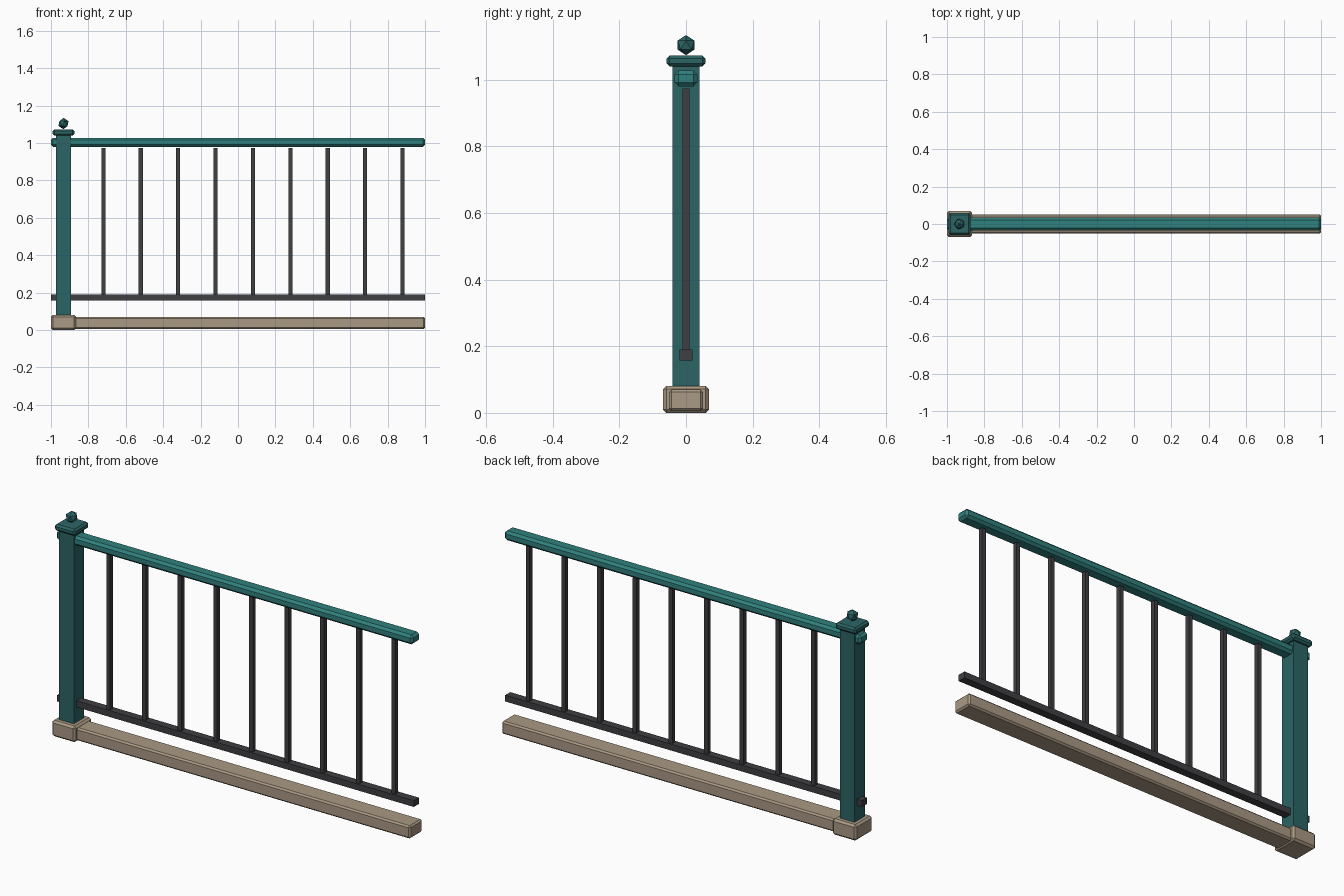
import bpy

if "Cube" in bpy.data.objects:
    bpy.data.objects.remove(bpy.data.objects["Cube"])


def material(name, rgb):
    m = bpy.data.materials.new(name)
    m.diffuse_color = (*rgb, 1)
    m.use_nodes = True
    m.node_tree.nodes["Principled BSDF"].inputs["Base Color"].default_value = m.diffuse_color
    return m


POST = material("dark_teal", (0.025, 0.13, 0.13))
RAIL = material("teal", (0.03, 0.22, 0.21))
STONE = material("stone", (0.40, 0.32, 0.23))
IRON = material("iron", (0.05, 0.05, 0.055))


def box(name, x, y, z, mat, bevel=0):
    """Box from (min, max) ranges, with an optional chamfer."""
    bpy.ops.mesh.primitive_cube_add(
        size=1, location=[(a + b) / 2 for a, b in (x, y, z)])
    ob = bpy.context.object
    ob.name = name
    ob.scale = [b - a for a, b in (x, y, z)]
    bpy.ops.object.transform_apply(location=False, rotation=False, scale=True)
    ob.data.materials.append(mat)
    if bevel:
        mod = ob.modifiers.new("chamfer", 'BEVEL')
        mod.width = bevel
        mod.segments = 1
    return ob


def around(c, half):
    return (c - half, c + half)


PX = -0.933  # post centre

# Stone footing
box("base_curb", (-1, 1), around(0, 0.051), (0.005, 0.07), STONE, 0.008)
box("post_base", around(PX, 0.067), around(0, 0.069), (0, 0.081), STONE, 0.01)

# Post with cap and faceted finial
box("post", around(PX, 0.041), around(0, 0.041), (0.04, 1.045), POST)
box("post_cap", around(PX, 0.058), around(0, 0.058), (1.04, 1.073), POST, 0.009)
bpy.ops.mesh.primitive_ico_sphere_add(subdivisions=1, radius=0.03,
                                      location=(PX, 0, 1.104))
finial = bpy.context.object
finial.name = "finial"
finial.data.materials.append(POST)

# Rails
box("handrail", (-1, 1), around(0, 0.034), (0.98, 1.028), RAIL, 0.012)
box("lower_rail", (-1, 1), around(0, 0.02), (0.158, 0.19), IRON)

# Balusters
for i in range(9):
    box(f"baluster_{i + 1}", around(-0.72 + 0.2 * i, 0.011), around(0, 0.011),
        (0.18, 0.973), IRON)
